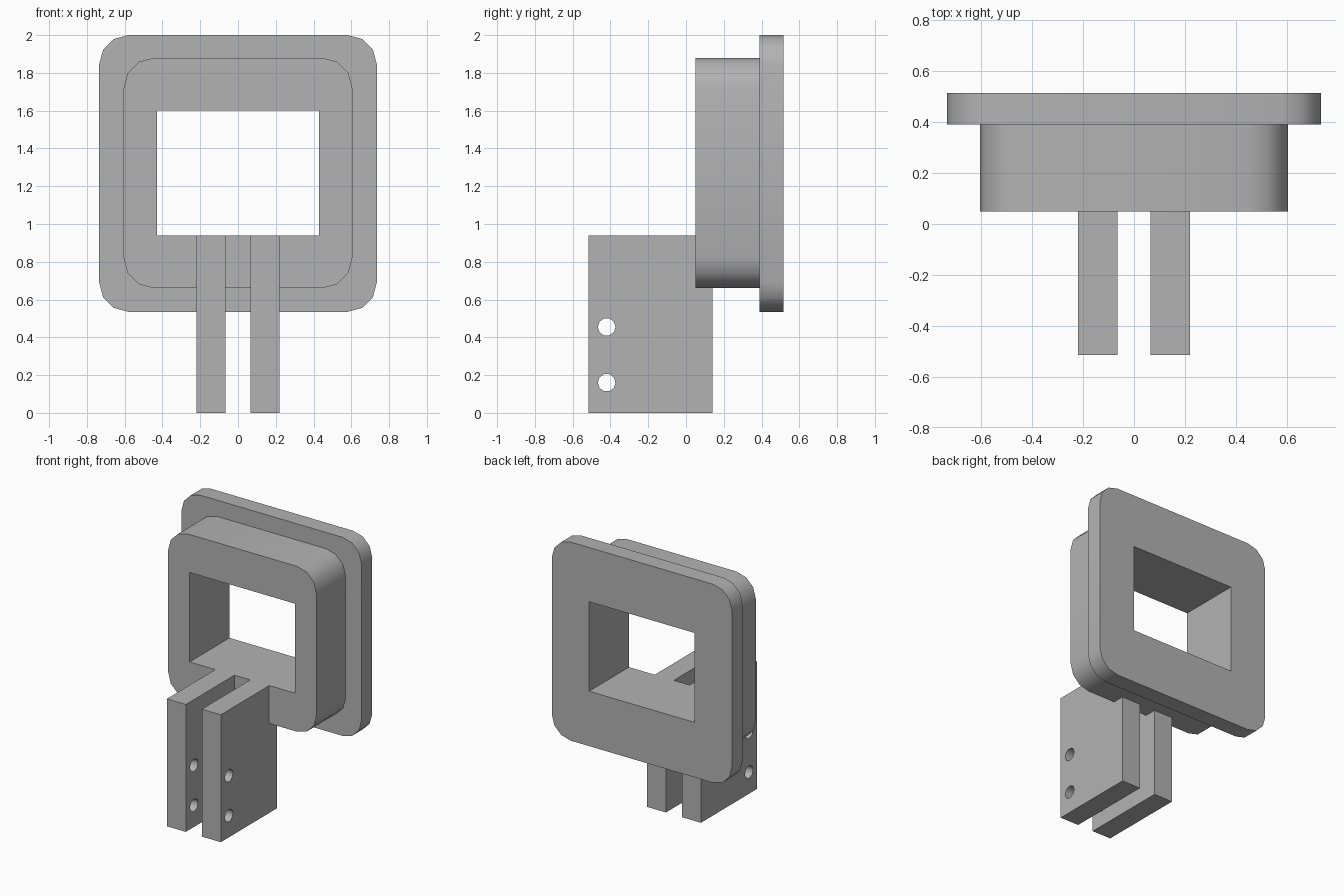
import bpy, bmesh, math
from mathutils import Vector

old = bpy.data.objects.get("Cube")
if old:
    bpy.data.objects.remove(old, do_unlink=True)

grey = bpy.data.materials.new("plain grey")
grey.use_nodes = True
colour = (0.45, 0.45, 0.45, 1)
grey.diffuse_color = colour
grey.node_tree.nodes["Principled BSDF"].inputs["Base Color"].default_value = colour


def rectangle(w, z0, z1):
    return [(-w, z0), (w, z0), (w, z1), (-w, z1)]


def rounded_rectangle(w, z0, z1, r, steps=3):
    """Rectangle outline with a faceted arc at each corner."""
    corners = [(w - r, z1 - r), (r - w, z1 - r), (r - w, z0 + r), (w - r, z0 + r)]
    points = []
    for i, (cx, cz) in enumerate(corners):
        for k in range(steps + 1):
            a = math.pi / 2 * (i + k / steps)
            points.append((cx + r * math.cos(a), cz + r * math.sin(a)))
    return points


def circle(cx, cz, r, sides=10):
    return [(cx + r * math.cos(math.tau * i / sides), cz + r * math.sin(math.tau * i / sides))
            for i in range(sides)]


def pierced_plate(name, loops, start, end, place, normal):
    """Fill an outline with holes, then extrude it from start to end."""
    bm = bmesh.new()
    edges = []
    for loop in loops:
        verts = [bm.verts.new(place(a, b, start)) for a, b in loop]
        edges += [bm.edges.new((v, verts[i - 1])) for i, v in enumerate(verts)]
    bmesh.ops.triangle_fill(bm, edges=edges, use_beauty=True, normal=normal)
    out = bmesh.ops.extrude_face_region(bm, geom=bm.faces[:], use_keep_orig=True)
    moved = [g for g in out["geom"] if isinstance(g, bmesh.types.BMVert)]
    bmesh.ops.translate(bm, verts=moved, vec=Vector(normal) * (end - start))
    bmesh.ops.recalc_face_normals(bm, faces=bm.faces[:])
    mesh = bpy.data.meshes.new(name)
    bm.to_mesh(mesh)
    bm.free()
    mesh.materials.append(grey)
    obj = bpy.data.objects.new(name, mesh)
    bpy.context.collection.objects.link(obj)
    bpy.ops.object.select_all(action='DESELECT')
    obj.select_set(True)
    bpy.context.view_layer.objects.active = obj
    bpy.ops.object.shade_smooth_by_angle(angle=math.radians(40))
    return obj


def along_y(x, z, y):
    return (x, y, z)


def along_x(y, z, x):
    return (x, y, z)


# Frame body and the wider flange behind it, sharing one window
window = rectangle(0.43, 0.94, 1.60)
pierced_plate("frame_body", [rounded_rectangle(0.605, 0.66, 1.88, 0.16), window],
              0.05, 0.39, along_y, (0, 1, 0))
pierced_plate("back_flange", [rounded_rectangle(0.735, 0.535, 2.0, 0.155), window],
              0.39, 0.515, along_y, (0, 1, 0))

# Two mounting lugs, stepped under the body, each with two bolt holes
lug = [(-0.515, 0), (0.14, 0), (0.14, 0.66), (0.05, 0.66), (0.05, 0.94), (-0.515, 0.94)]
bolts = [circle(-0.42, z, 0.047) for z in (0.16, 0.455)]
for name, x in (("right_lug", -0.22), ("left_lug", 0.065)):
    pierced_plate(name, [lug] + bolts, x, x + 0.155, along_x, (1, 0, 0))
